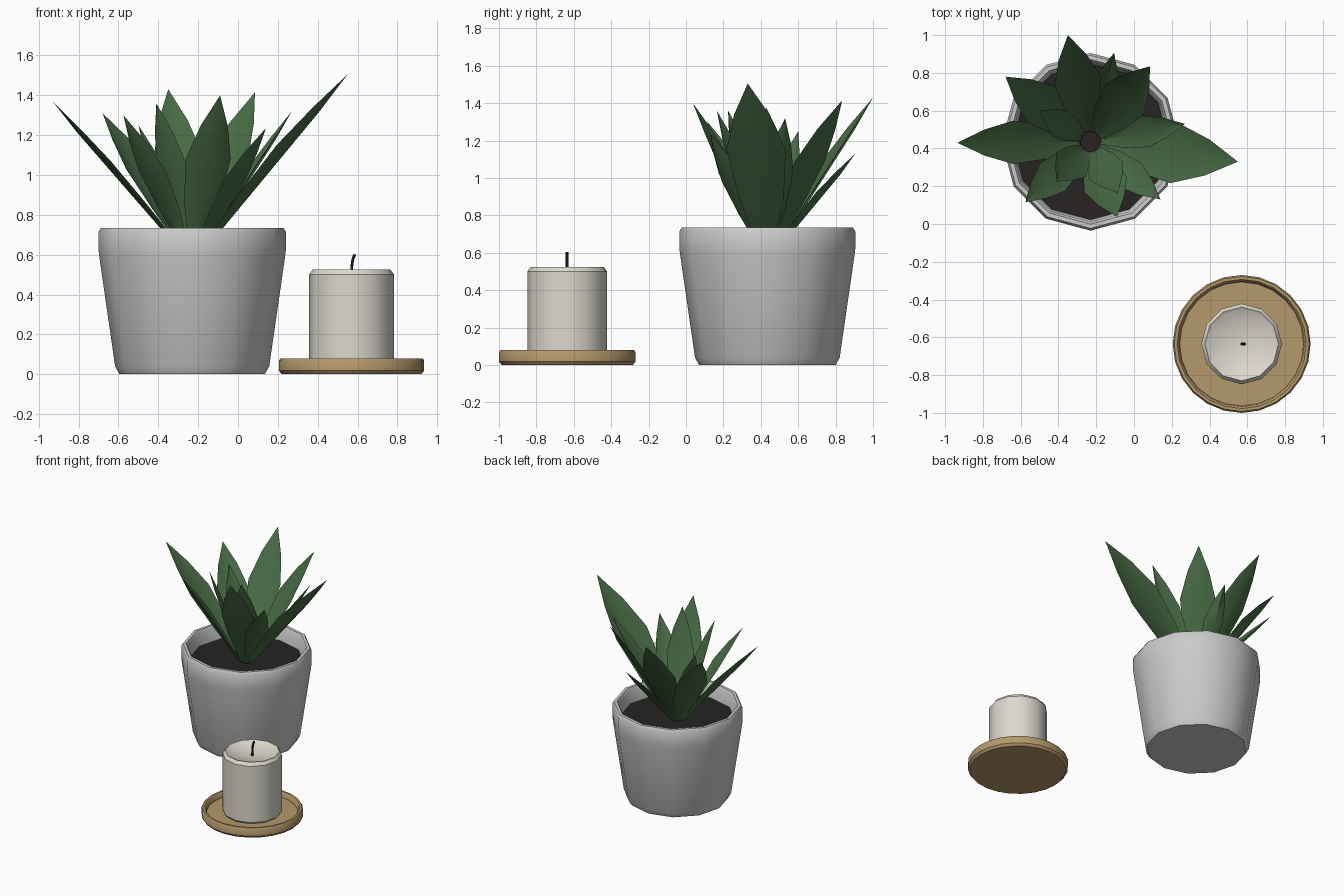
import bpy, math
from mathutils import Vector

if "Cube" in bpy.data.objects:
    bpy.data.objects.remove(bpy.data.objects["Cube"])


def material(name, r, g, b):
    m = bpy.data.materials.new(name)
    m.diffuse_color = (r, g, b, 1)
    m.use_nodes = True
    m.node_tree.nodes["Principled BSDF"].inputs["Base Color"].default_value = m.diffuse_color
    return m


def make(name, verts, faces, mat=None, angle=35):
    mesh = bpy.data.meshes.new(name)
    mesh.from_pydata(verts, [], faces)
    mesh.update()
    ob = bpy.data.objects.new(name, mesh)
    bpy.context.collection.objects.link(ob)
    if mat:
        mesh.materials.append(mat)
    bpy.ops.object.select_all(action='DESELECT')
    ob.select_set(True)
    bpy.context.view_layer.objects.active = ob
    bpy.ops.object.shade_smooth_by_angle(angle=math.radians(angle))
    return ob


def lathe(name, centre, profile, sides, mat=None):
    """Spin (radius, z) points about a vertical axis; radius 0 makes a pole."""
    verts, rings, faces = [], [], []
    for r, z in profile:
        n = 1 if r == 0 else sides
        rings.append([len(verts) + i % n for i in range(sides)])
        for i in range(n):
            a = 2 * math.pi * i / sides
            verts.append((centre[0] + r * math.cos(a), centre[1] + r * math.sin(a), z))
    for a, b in zip(rings, rings[1:]):
        for i in range(sides):
            j = (i + 1) % sides
            faces.append(tuple(dict.fromkeys((a[i], a[j], b[j], b[i]))))
    return make(name, verts, faces, mat)


leaf_mat = material("leaf_green", 0.065, 0.15, 0.06)
soil_mat = material("soil_dark", 0.02, 0.017, 0.016)
wax_mat = material("wax", 0.72, 0.69, 0.62)
wood_mat = material("wood", 0.46, 0.32, 0.15)
wick_mat = material("wick_black", 0.01, 0.01, 0.01)

POT = (-0.23, 0.435)
CANDLE = (0.57, -0.635)
SOIL_Z = 0.62

# Pot with open rim, and soil
lathe("pot", POT, [(0, 0), (0.365, 0), (0.387, 0.04), (0.465, 0.58), (0.47, 0.62),
                   (0.47, 0.715), (0.458, 0.735), (0.436, 0.735), (0.424, 0.715),
                   (0.41, SOIL_Z - 0.02)], 12)
lathe("soil", POT, [(0.413, SOIL_Z), (0, SOIL_Z)], 12, soil_mat)
lathe("plant_core", POT, [(0.055, SOIL_Z - 0.01), (0.055, SOIL_Z + 0.03),
                          (0, SOIL_Z + 0.03)], 12, soil_mat)

# Leaves: tip position and half width
LEAVES = [
    (-0.35, 1.00, 1.43, 0.125), (0.55, 0.33, 1.505, 0.16), (-0.935, 0.43, 1.375, 0.115),
    (0.085, 0.835, 1.415, 0.13), (-0.68, 0.78, 1.31, 0.12), (-0.105, 0.905, 1.13, 0.075),
    (-0.575, 0.115, 1.30, 0.10), (-0.09, 0.037, 1.40, 0.12), (0.14, 0.13, 1.235, 0.085),
    (-0.41, 0.225, 1.36, 0.10), (-0.085, 0.165, 1.36, 0.10), (0.27, 0.53, 1.32, 0.085),
    (-0.50, 0.60, 1.25, 0.08),
]
ROWS = [(0, 0.22), (0.3, 0.76), (0.58, 1.0), (0.8, 0.6)]


def leaf(name, tip, half):
    tip = Vector(tip)
    out = Vector((tip.x - POT[0], tip.y - POT[1], 0)).normalized()
    base = Vector((POT[0], POT[1], SOIL_Z - 0.01)) + out * 0.04
    along = tip - base
    side = Vector((-out.y, out.x, 0))
    inner = along.cross(side).normalized()
    if inner.z < 0:
        inner = -inner
    verts, faces = [], []
    for t, w in ROWS:
        mid = base + along * t
        lift = inner * (half * w * 0.2)          # cupped edges
        verts += [mid - side * half * w + lift, mid - inner * 0.01, mid + side * half * w + lift]
    verts.append(tip)
    for r in range(len(ROWS) - 1):
        for c in range(2):
            k = r * 3 + c
            faces.append((k, k + 1, k + 4, k + 3))
    last = 3 * (len(ROWS) - 1)
    faces += [(last, last + 1, last + 3 * 1), (last + 1, last + 2, last + 3)]
    make(name, verts, faces, leaf_mat, 40)


for i, (x, y, z, half) in enumerate(LEAVES):
    leaf(f"leaf_{i + 1}", (x, y, z), half)

# Wooden coaster with shallow recess
lathe("candle_plate", CANDLE, [(0, 0), (0.35, 0), (0.365, 0.018), (0.365, 0.068), (0.357, 0.08),
                               (0.342, 0.08), (0.332, 0.068), (0.328, 0.04), (0, 0.04)], 24, wood_mat)

# Candle with dished top
lathe("candle", CANDLE, [(0, 0.04), (0.2, 0.04), (0.2135, 0.055), (0.2135, 0.50), (0.195, 0.525),
                         (0.18, 0.515), (0, 0.485)], 12, wax_mat)

# Bent wick
curve = bpy.data.curves.new("wick", 'CURVE')
curve.dimensions = '3D'
curve.bevel_depth = 0.008
curve.bevel_resolution = 1
curve.use_fill_caps = True
path = [(0, 0.48), (0.001, 0.54), (0.006, 0.575), (0.016, 0.602)]
spline = curve.splines.new('POLY')
spline.points.add(len(path) - 1)
for p, (dx, z) in zip(spline.points, path):
    p.co = (CANDLE[0] + dx, CANDLE[1], z, 1)
curve.materials.append(wick_mat)
bpy.context.collection.objects.link(bpy.data.objects.new("wick", curve))
